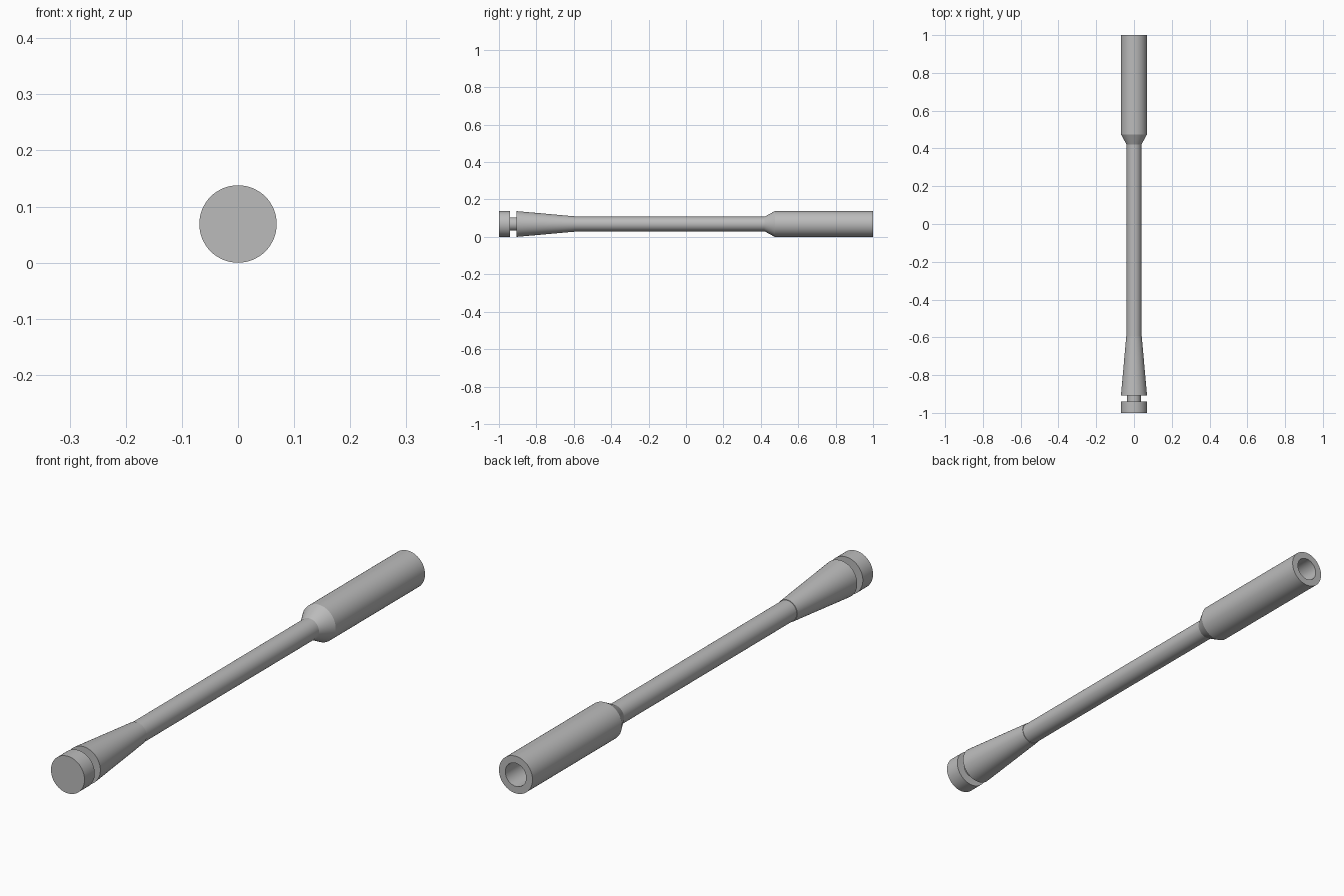
import bpy, bmesh, math

cube = bpy.data.objects.get("Cube")
if cube:
    bpy.data.objects.remove(cube, do_unlink=True)

R = 0.069        # outer radius, also the axis height
SHAFT_R = 0.039
BORE_R = 0.043
SEGMENTS = 64

steel = bpy.data.materials.new("grey steel")
steel.use_nodes = True
colour = (0.5, 0.5, 0.5, 1)
steel.diffuse_color = colour
steel.node_tree.nodes["Principled BSDF"].inputs["Base Color"].default_value = colour


def lathe(name, profile):
    """Turn a profile of (y, radius) points around the long axis."""
    bm = bmesh.new()
    verts = [bm.verts.new((r, y, 0)) for y, r in profile]
    edges = [bm.edges.new(pair) for pair in zip(verts, verts[1:])]
    bmesh.ops.spin(bm, geom=verts + edges, cent=(0, 0, 0), axis=(0, 1, 0),
                   angle=math.tau, steps=SEGMENTS, use_duplicate=False)
    bmesh.ops.remove_doubles(bm, verts=bm.verts, dist=1e-5)
    bmesh.ops.recalc_face_normals(bm, faces=bm.faces)
    mesh = bpy.data.meshes.new(name)
    bm.to_mesh(mesh)
    bm.free()
    mesh.materials.append(steel)
    obj = bpy.data.objects.new(name, mesh)
    obj.location.z = R
    bpy.context.collection.objects.link(obj)
    bpy.ops.object.select_all(action='DESELECT')
    obj.select_set(True)
    bpy.context.view_layer.objects.active = obj
    bpy.ops.object.shade_smooth_by_angle(angle=math.radians(20))


# Striking end: end cap, groove and flared neck
lathe("flared_head", [(-1, 0), (-1, R), (-0.94, R), (-0.94, 0.036),
                      (-0.907, 0.036), (-0.907, R), (-0.595, 0.041), (-0.595, 0)])

# Slim middle rod
lathe("shaft", [(-0.6, 0), (-0.6, SHAFT_R), (0.43, SHAFT_R), (0.43, 0)])

# Hollow sleeve with a chamfered shoulder and a blind bore
lathe("socket", [(0.42, 0), (0.42, SHAFT_R), (0.475, R), (1, R),
                 (1, BORE_R), (0.55, BORE_R), (0.55, 0)])
